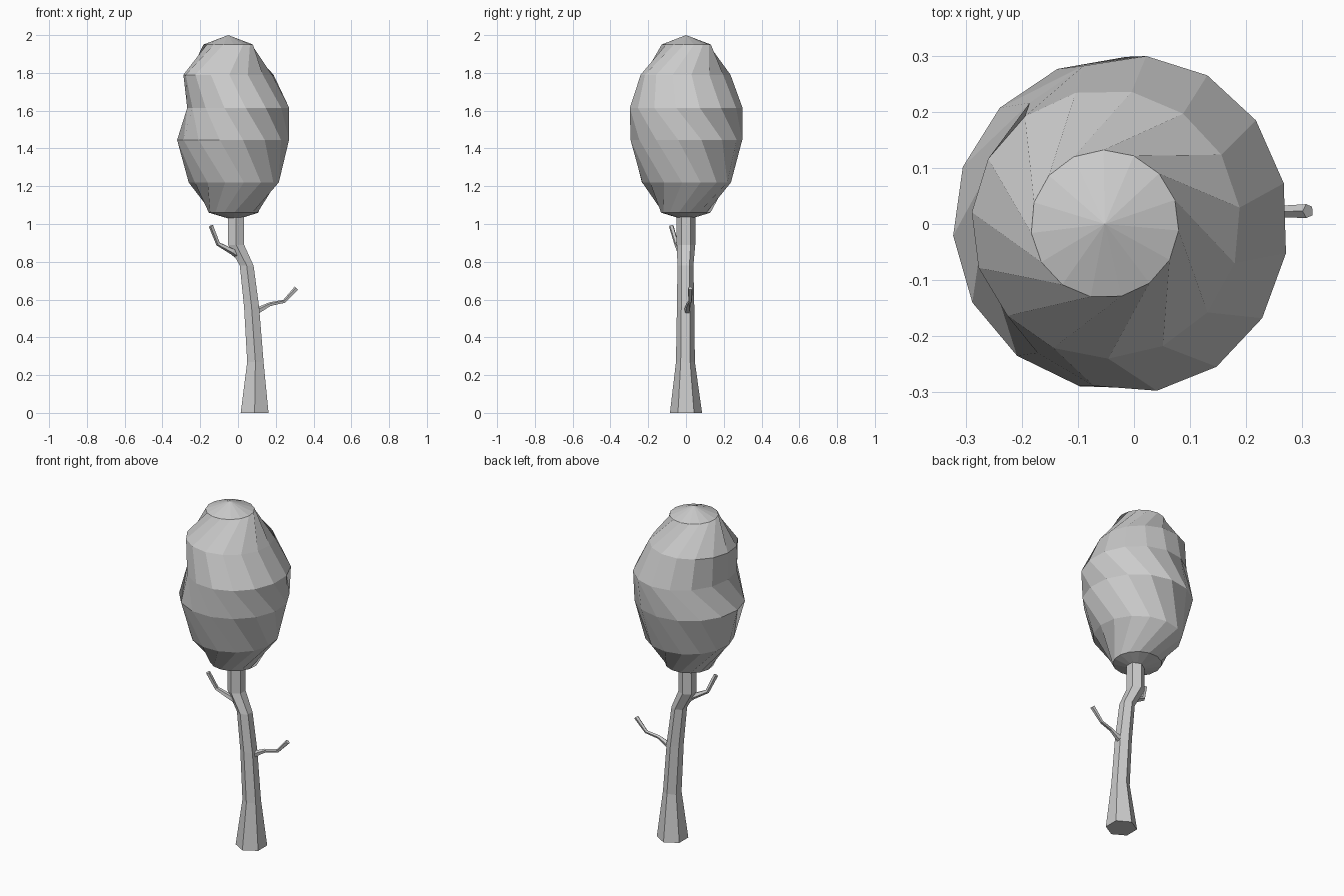
import bpy, bmesh
from math import sin, cos, radians, tau
from mathutils import Vector

if "Cube" in bpy.data.objects:
    bpy.data.objects.remove(bpy.data.objects["Cube"])


def new_object(name, bm):
    bmesh.ops.recalc_face_normals(bm, faces=bm.faces)
    mesh = bpy.data.meshes.new(name)
    bm.to_mesh(mesh)
    bm.free()
    obj = bpy.data.objects.new(name, mesh)
    bpy.context.collection.objects.link(obj)
    return obj


def bridge(bm, rings):
    for a, b in zip(rings, rings[1:]):
        n = len(a)
        for i in range(n):
            j = (i + 1) % n
            bm.faces.new((a[i], a[j], b[j], b[i]))


# Foliage: twisted stack of 15-sided rings with shallow cone caps
def foliage(levels, bottom, top, sides=15):
    bm = bmesh.new()
    rings = []
    for z, cx, rx, ry, phase in levels:
        angles = [radians(phase) + tau * i / sides for i in range(sides)]
        rings.append([bm.verts.new((cx + rx * cos(a), ry * sin(a), z)) for a in angles])
    bridge(bm, rings)
    for ring, tip in ((rings[0], bottom), (rings[-1], top)):
        v = bm.verts.new(tip)
        for i in range(sides):
            bm.faces.new((ring[i], ring[(i + 1) % sides], v))
    return new_object("foliage", bm)


# z, centre x, radius x, radius y, twist in degrees
foliage([(1.06, -0.023, 0.132, 0.132, 7),
         (1.22, -0.023, 0.24, 0.238, 43),
         (1.445, -0.025, 0.298, 0.298, 16),
         (1.615, 0.003, 0.272, 0.3, -10),
         (1.79, -0.05, 0.24, 0.24, -17),
         (1.95, -0.052, 0.132, 0.132, 19)],
        (-0.02, 0, 1.02), (-0.052, 0, 2.0))


# Trunk: hexagonal horizontal sections along a crooked path
bm = bmesh.new()
rings = []
for z, cx, cy, r in [(0, 0.088, 0, 0.085), (0.27, 0.092, -0.003, 0.05),
                     (0.56, 0.072, -0.002, 0.046), (0.78, 0.046, -0.003, 0.042),
                     (0.89, -0.01, 0, 0.049), (1.04, -0.01, 0, 0.049)]:
    rings.append([bm.verts.new((cx + r * cos(a), cy + r * sin(a), z))
                  for a in (radians(90 + 60 * i) for i in range(6))])
bridge(bm, rings)
bm.faces.new(rings[0])
bm.faces.new(rings[-1])
new_object("trunk", bm)


# Branches: thin tubes swept along bent paths
def branch(name, points, radii, sides=5):
    bm = bmesh.new()
    pts = [Vector(p) for p in points]
    rings = []
    for i, p in enumerate(pts):
        d = (pts[min(i + 1, len(pts) - 1)] - pts[max(i - 1, 0)]).normalized()
        u = d.cross(Vector((0, 1, 0))).normalized()
        w = d.cross(u)
        rings.append([bm.verts.new(p + radii[i] * (u * cos(a) + w * sin(a)))
                      for a in (tau * k / sides for k in range(sides))])
    bridge(bm, rings)
    bm.faces.new(rings[0])
    bm.faces.new(rings[-1])
    return new_object(name, bm)


branch("right_branch", [(0.085, 0.005, 0.53), (0.17, 0.012, 0.575),
                        (0.245, 0.022, 0.59), (0.31, 0.023, 0.66)],
       [0.02, 0.011, 0.01, 0.013])
branch("left_branch", [(0.01, -0.005, 0.83), (-0.03, -0.03, 0.855),
                       (-0.105, -0.05, 0.895), (-0.142, -0.078, 0.99)],
       [0.022, 0.017, 0.012, 0.013])
